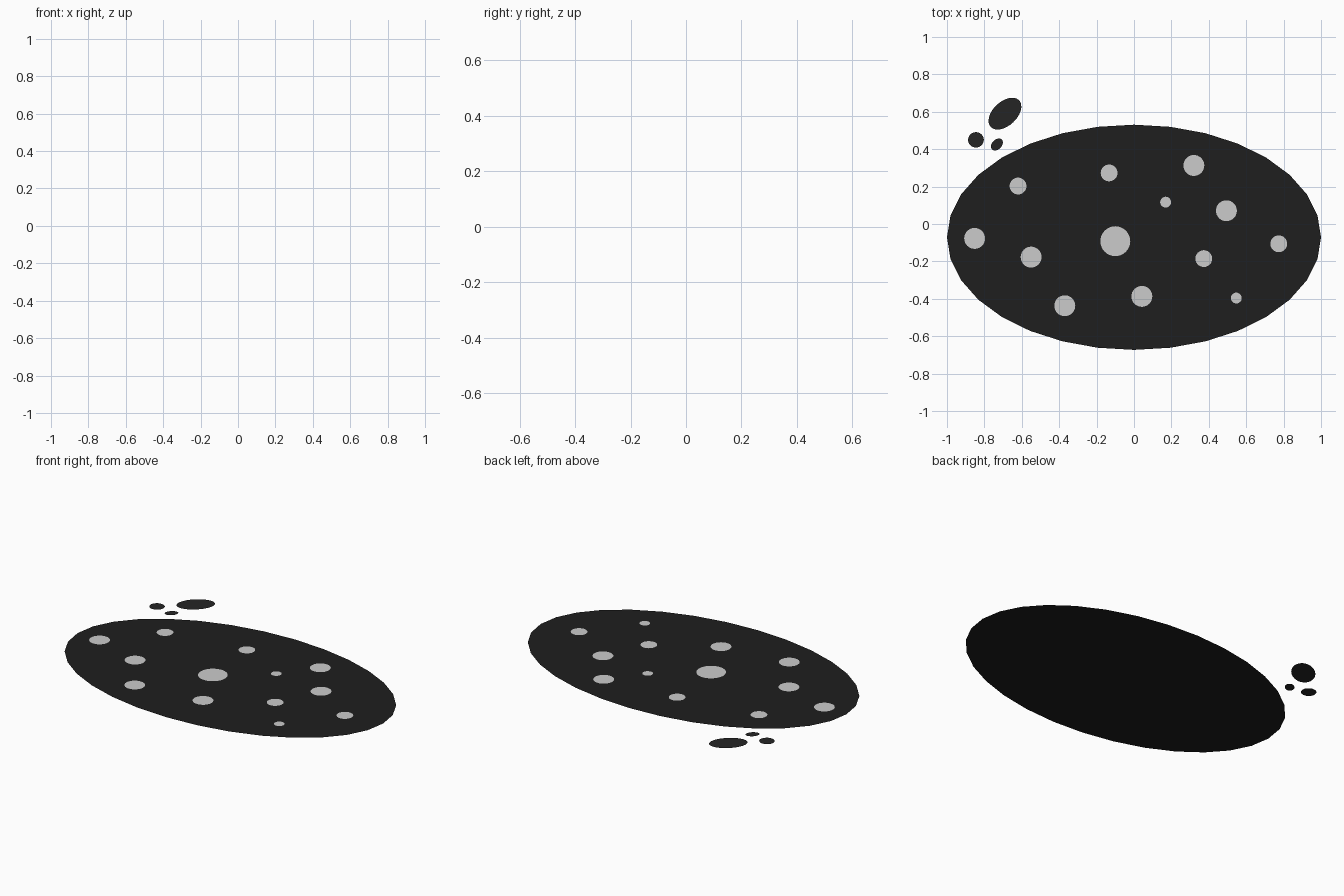
import bpy, bmesh, math
from mathutils import Matrix

if "Cube" in bpy.data.objects:
    bpy.data.objects.remove(bpy.data.objects["Cube"])

DY = -0.007  # centring shift

dark = bpy.data.materials.new("dark")
dark.diffuse_color = (0.013, 0.013, 0.013, 1)
dark.use_nodes = True
dark.node_tree.nodes["Principled BSDF"].inputs["Base Color"].default_value = dark.diffuse_color
blob_dark = bpy.data.materials.new("blob_dark")
blob_dark.diffuse_color = (0.018, 0.018, 0.018, 1)
blob_dark.use_nodes = True
blob_dark.node_tree.nodes["Principled BSDF"].inputs["Base Color"].default_value = blob_dark.diffuse_color


def disc(name, x, y, rx, ry, z=0.0, angle=0.0, sides=32, mat=None):
    """Flat filled ellipse facing up."""
    bm = bmesh.new()
    m = (Matrix.Translation((x, y + DY, z))
         @ Matrix.Rotation(math.radians(angle), 4, 'Z')
         @ Matrix.Diagonal((rx, ry, 1, 1)))
    bmesh.ops.create_circle(bm, cap_ends=True, segments=sides, radius=1, matrix=m)
    bm.normal_update()
    for f in bm.faces:
        if f.normal.z < 0:
            f.normal_flip()
    me = bpy.data.meshes.new(name)
    bm.to_mesh(me)
    bm.free()
    ob = bpy.data.objects.new(name, me)
    if mat:
        me.materials.append(mat)
    bpy.context.collection.objects.link(ob)


# Large oval base
disc("oval_base", 0, -0.064, 1.0, 0.602, mat=dark)

# Three small dark blobs outside the rim
disc("large_blob", -0.69, 0.597, 0.104, 0.064, angle=43, mat=blob_dark)
disc("round_blob", -0.845, 0.457, 0.042, 0.041, mat=blob_dark)
disc("small_blob", -0.733, 0.432, 0.037, 0.026, angle=45, mat=blob_dark)

# Pale round spots lying just above the base, grouped by radius
spots = {
    0.080: [(-0.10, -0.085)],
    0.056: [(0.32, 0.32), (0.494, 0.078), (-0.852, -0.07), (-0.55, -0.17),
            (0.042, -0.38), (-0.37, -0.43)],
    0.045: [(-0.133, 0.28), (-0.62, 0.21), (0.373, -0.178), (0.774, -0.099)],
    0.029: [(0.169, 0.124), (0.547, -0.389)],
}
for r, places in spots.items():
    for x, y in places:
        disc("pale_spot", x, y, r, r, z=0.001)
